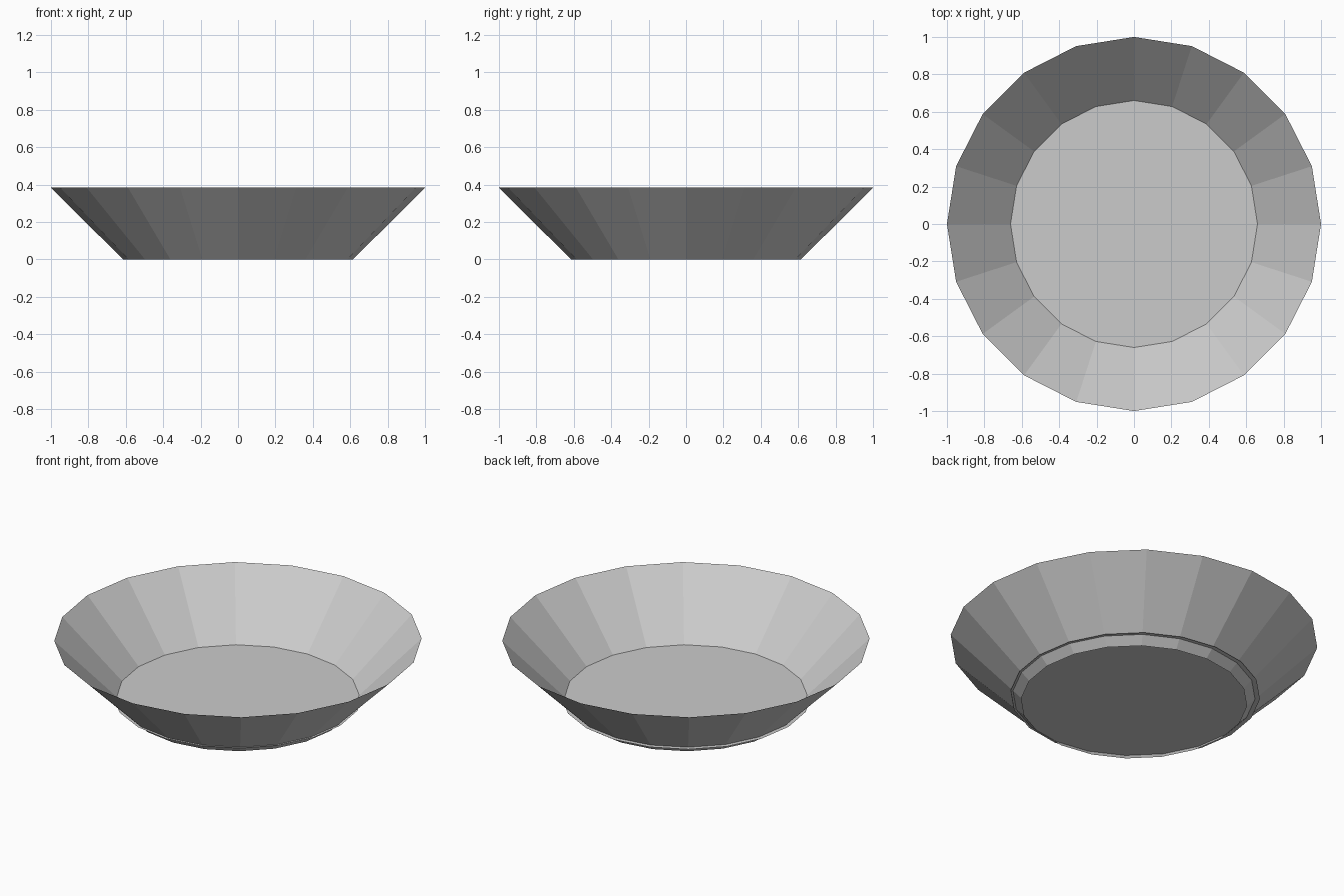
import bpy
import math

if "Cube" in bpy.data.objects:
    bpy.data.objects.remove(bpy.data.objects["Cube"])

SIDES = 20

grey = bpy.data.materials.new("light grey")
grey.diffuse_color = (0.6, 0.6, 0.6, 1)
grey.use_nodes = True
grey.node_tree.nodes["Principled BSDF"].inputs["Base Color"].default_value = grey.diffuse_color


def ring(radius, z, cx=0.0, cy=0.0):
    """Points of a regular polygon at height z."""
    step = math.tau / SIDES
    return [(cx + radius * math.cos(i * step), cy + radius * math.sin(i * step), z)
            for i in range(SIDES)]


def make_part(name, verts, faces):
    mesh = bpy.data.meshes.new(name)
    mesh.from_pydata(verts, [], faces)
    mesh.materials.append(grey)
    obj = bpy.data.objects.new(name, mesh)
    bpy.context.collection.objects.link(obj)
    return obj


# Flared wall, a thin sheet open at both ends
wall_faces = [(i, (i + 1) % SIDES, SIDES + (i + 1) % SIDES, SIDES + i)
              for i in range(SIDES)]
make_part("dish_wall", ring(0.615, 0.0) + ring(1.0, 0.383), wall_faces)

# Flat floor sheet that pokes slightly through the wall
make_part("dish_floor", ring(0.68, 0.045, -0.005, 0.005), [tuple(range(SIDES))])
